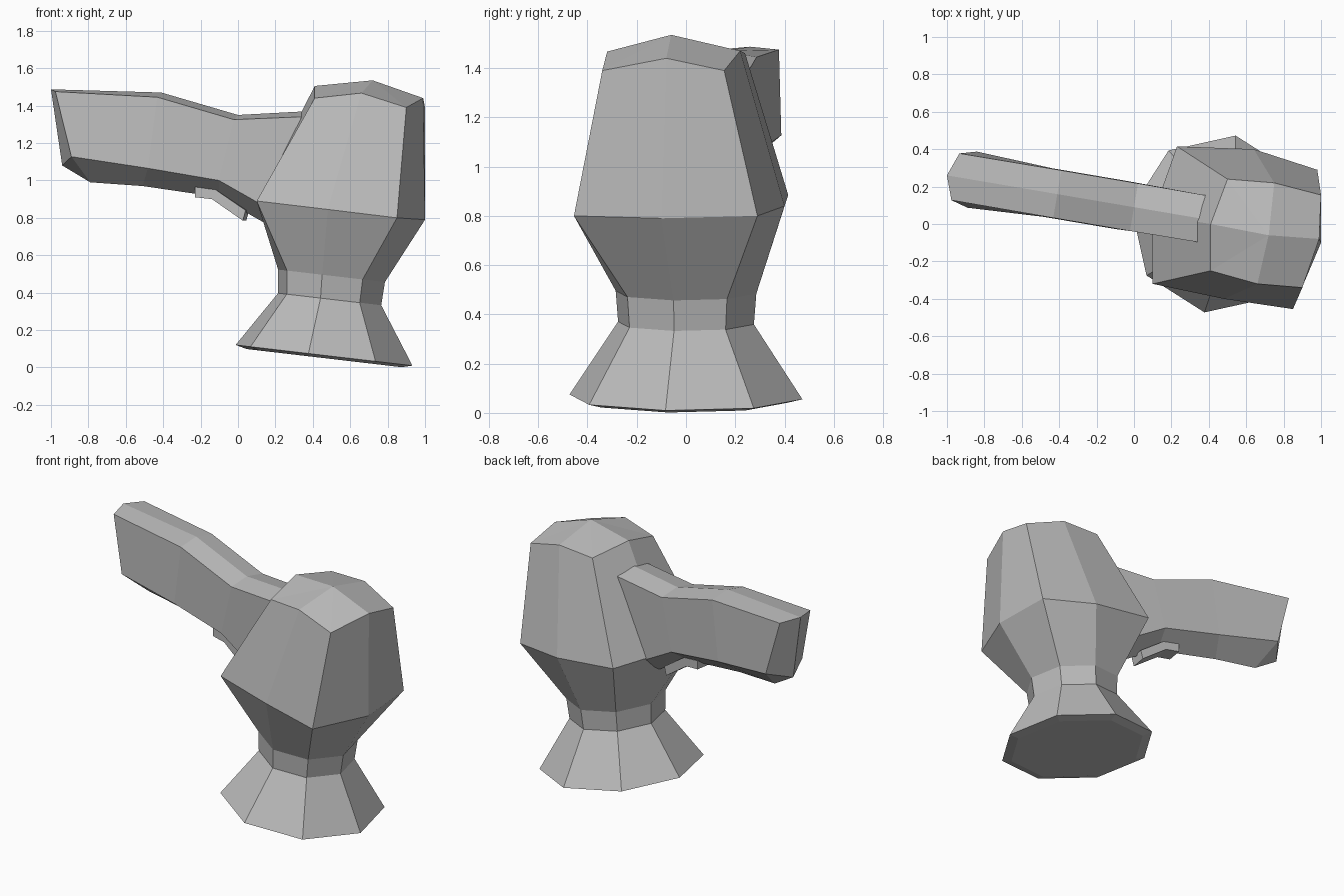
import bpy, bmesh
from math import cos, sin, radians
from mathutils import Vector

default = bpy.data.objects.get("Cube")
if default:
    bpy.data.objects.remove(default, do_unlink=True)

# One plain grey plastic
grey = bpy.data.materials.new("grey_plastic")
grey.use_nodes = True
colour = (0.5, 0.5, 0.5, 1)
grey.diffuse_color = colour
grey.node_tree.nodes["Principled BSDF"].inputs["Base Color"].default_value = colour


def add_rings(bm, rings):
    """Create one vertex loop per ring and bridge neighbouring loops with quads."""
    loops = [[bm.verts.new(point) for point in ring] for ring in rings]
    for lower, upper in zip(loops, loops[1:]):
        count = len(lower)
        for i in range(count):
            j = (i + 1) % count
            bm.faces.new((lower[i], lower[j], upper[j], upper[i]))
    return loops


def finish(bm, name):
    """Turn the bmesh into a flat-shaded grey object."""
    bmesh.ops.recalc_face_normals(bm, faces=bm.faces)
    mesh = bpy.data.meshes.new(name)
    bm.to_mesh(mesh)
    bm.free()
    mesh.materials.append(grey)
    obj = bpy.data.objects.new(name, mesh)
    bpy.context.collection.objects.link(obj)
    return obj


TILT = -0.117  # slope of the leaning nozzle


def octagon(centre_x, centre_z, radius):
    """Slightly turned octagon lying in the tilted nozzle plane."""
    ring = []
    for k in range(8):
        angle = radians(45 * k - 55)
        dx = radius * cos(angle)
        ring.append((centre_x + dx, radius * sin(angle), centre_z + TILT * dx))
    return ring


# Dryer body: flared nozzle, neck, wide belly and domed end
belly = [(.85, -.455, .8), (1, -.1, .79), (.98, .29, .8), (.64, .4, .84),
         (.23, .415, .885), (.1, .05, .89), (.1, -.32, .89), (.48, -.4, .845)]
shoulder = [(.9, -.34, 1.39), (.99, -.08, 1.44), (1, .155, 1.39), (.75, .22, 1.47),
            (.5, .24, 1.46), (.41, 0, 1.505), (.41, -.25, 1.44), (.66, -.32, 1.467)]
bm = bmesh.new()
loops = add_rings(bm, [
    octagon(.46, .05, .42),
    octagon(.46, .065, .48),
    octagon(.49, .365, .28),
    octagon(.5, .49, .29),
    belly,
    shoulder,
])
bm.faces.new(loops[0])
apex = bm.verts.new((.72, -.06, 1.535))
top = loops[-1]
for i in range(len(top)):
    bm.faces.new((top[i], top[(i + 1) % len(top)], apex))
finish(bm, "dryer_body")


# Handle: six-sided sections along a line that swings slightly backward
SWING = -0.17


def on_axis(x, z, offset=0):
    """Point beside the handle axis, shifted sideways by offset."""
    return Vector((x - SWING * offset, .09 + SWING * x + offset, z))


def handle_section(ridge, side, edge, keel, half_top, half_edge):
    return [on_axis(*ridge),
            on_axis(*side, -half_top), on_axis(*edge, -half_edge),
            on_axis(*keel),
            on_axis(*edge, half_edge), on_axis(*side, half_top)]


bm = bmesh.new()
loops = add_rings(bm, [
    handle_section((-1, 1.487), (-.955, 1.475), (-.865, 1.127), (-.79, .99), .125, .15),
    handle_section((-.41, 1.47), (-.41, 1.445), (-.46, 1.065), (-.51, .97), .127, .13),
    handle_section((0, 1.35), (0, 1.325), (-.08, 1), (-.1, .91), .127, .13),
    handle_section((.37, 1.37), (.36, 1.34), (.2, .84), (.2, .74), .125, .12),
])
bm.faces.new(loops[-1])
# Creased butt end, folded along its centre line
ridge, front_top, front_edge, keel, back_edge, back_top = loops[0]
tip = bm.verts.new(on_axis(-.94, 1.08))
for face in ((ridge, front_top, front_edge, tip), (tip, front_edge, keel),
             (tip, keel, back_edge), (ridge, tip, back_edge, back_top)):
    bm.faces.new(face)
finish(bm, "handle")


# Trigger: thin bent bar below the handle
def trigger_section(x, top_z, bottom_z, lean=0, half=.055):
    return [on_axis(x, top_z, -half), on_axis(x, top_z, half),
            on_axis(x - lean, bottom_z, half), on_axis(x - lean, bottom_z, -half)]


bm = bmesh.new()
loops = add_rings(bm, [
    trigger_section(-.22, .965, .91),
    trigger_section(-.11, .95, .9, .02),
    trigger_section(.05, .84, .785, .015),
])
bm.faces.new(loops[0])
bm.faces.new(loops[-1])
finish(bm, "trigger")
